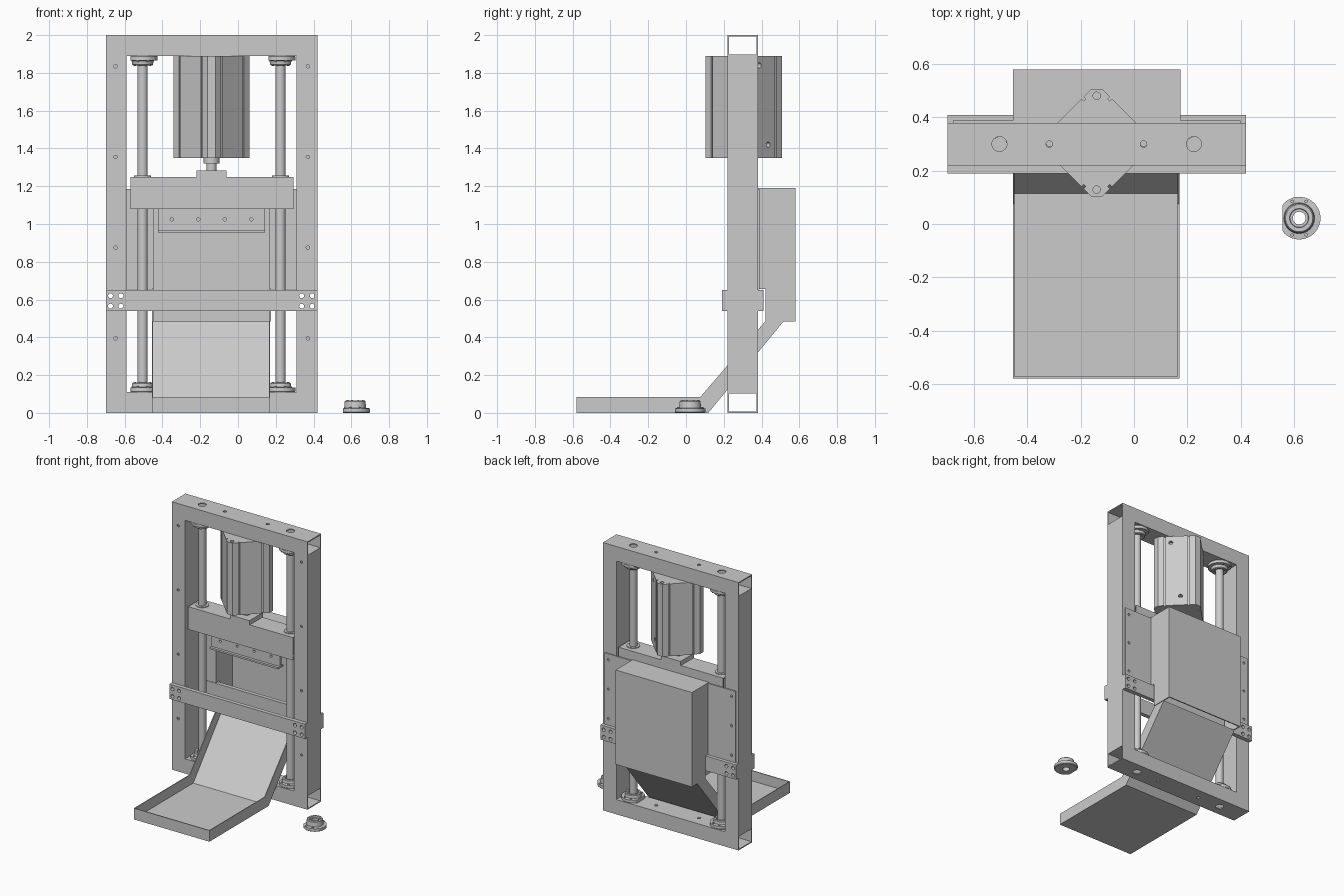
import bpy, bmesh
from math import cos, sin, pi, radians
from mathutils import Vector, Matrix

if "Cube" in bpy.data.objects:
    bpy.data.objects.remove(bpy.data.objects["Cube"])

XC, YC = -0.14, 0.30          # machine centre line
X0, X1 = -0.70, 0.42          # frame width
Y0, Y1 = 0.22, 0.38           # frame depth
ROD_X = (-0.505, 0.225)


def finish(name, bm, smooth=False):
    bmesh.ops.recalc_face_normals(bm, faces=bm.faces)
    me = bpy.data.meshes.new(name)
    bm.to_mesh(me)
    bm.free()
    ob = bpy.data.objects.new(name, me)
    bpy.context.collection.objects.link(ob)
    if smooth:
        activate(ob)
        bpy.ops.object.shade_smooth_by_angle(angle=radians(35))
    return ob


def activate(ob):
    bpy.ops.object.select_all(action='DESELECT')
    ob.select_set(True)
    bpy.context.view_layer.objects.active = ob


def place(axis, a, b, d):
    """Profile point (a, b) at depth d along an axis."""
    return {'x': (d, a, b), 'y': (a, d, b), 'z': (a, b, d)}[axis]


def prism(name, axis, pts, d0, d1):
    bm = bmesh.new()
    face = bm.faces.new([bm.verts.new(place(axis, a, b, d0)) for a, b in pts])
    ext = bmesh.ops.extrude_face_region(bm, geom=[face])['geom']
    bmesh.ops.translate(bm, vec=place(axis, 0, 0, d1 - d0),
                        verts=[g for g in ext if isinstance(g, bmesh.types.BMVert)])
    return finish(name, bm)


def box(name, x0, x1, y0, y1, z0, z1):
    return prism(name, 'z', [(x0, y0), (x1, y0), (x1, y1), (x0, y1)], z0, z1)


def tube(name, axis, a0, a1, b0, b1, d0, d1, t=0.008):
    """Open-ended rectangular tube."""
    bm = bmesh.new()
    rings = []
    for d, i in ((d0, 0), (d1, 0), (d1, t), (d0, t)):
        pts = [(a0+i, b0+i), (a1-i, b0+i), (a1-i, b1-i), (a0+i, b1-i)]
        rings.append([bm.verts.new(place(axis, a, b, d)) for a, b in pts])
    for k in range(4):
        r, s = rings[k], rings[(k+1) % 4]
        for j in range(4):
            bm.faces.new((r[j], r[(j+1) % 4], s[(j+1) % 4], s[j]))
    return finish(name, bm)


def add_cyl(bm, p, q, r, seg=24):
    p, q = Vector(p), Vector(q)
    rot = (q-p).to_track_quat('Z', 'Y').to_matrix().to_4x4()
    bmesh.ops.create_cone(bm, cap_ends=True, segments=seg, radius1=r, radius2=r,
                          depth=(q-p).length, matrix=Matrix.Translation((p+q)/2) @ rot)


def cyl(name, p, q, r, seg=32):
    bm = bmesh.new()
    add_cyl(bm, p, q, r, seg)
    return finish(name, bm, True)


def drill(ob, holes):
    """Cut round holes, each (start, end, radius)."""
    bm = bmesh.new()
    for p, q, r in holes:
        add_cyl(bm, p, q, r)
    cutter = finish('drill', bm)
    cutter.hide_render = True
    m = ob.modifiers.new('holes', 'BOOLEAN')
    m.operation, m.solver, m.object = 'DIFFERENCE', 'EXACT', cutter
    activate(ob)
    bpy.ops.object.modifier_apply(modifier=m.name)
    bpy.data.objects.remove(cutter)


def flange(name, x, y, z, up=1, bore=0.024, h=0.065):
    """Lathed flange bearing with one flat side and a ring of bolts."""
    prof = [(bore, 0), (.076, 0), (.08, .004), (.08, .024), (.058, .026),
            (.055, h-.004), (.051, h), (.036, h), (.034, h-.01), (bore, h-.01)]
    bm, n = bmesh.new(), 40
    rings = [[bm.verts.new((max(r*cos(2*pi*k/n), -.063), r*sin(2*pi*k/n), zz))
              for r, zz in prof] for k in range(n)]
    for k in range(n):
        a, b = rings[k], rings[(k+1) % n]
        for j in range(len(prof)):
            i = (j+1) % len(prof)
            bm.faces.new((a[j], b[j], b[i], a[i]))
    for k in range(8):
        c, s = cos(pi*(k+.5)/4), sin(pi*(k+.5)/4)
        add_cyl(bm, (.044*c, .044*s, h-.006), (.044*c, .044*s, h+.003), .005, 8)
        if abs(c) < .9:
            add_cyl(bm, (.068*c, .068*s, .02), (.068*c, .068*s, .032), .007, 6)
    for v in bm.verts:
        v.co = Vector((x + v.co.x, y + v.co.y, z + up*v.co.z))
    return finish(name, bm, True)


# Top and bottom beams with rod and bolt holes
for name, z in (('bottom_beam', 0), ('top_beam', 1.89)):
    beam = tube(name, 'x', Y0, Y1, z, z+.11, X0, X1)
    drill(beam, [((x, YC, z-.02), (x, YC, z+.13), r)
                 for x, r in ((ROD_X[0], .028), (ROD_X[1], .028), (-.318, .012), (.036, .012))])

# Uprights: small front holes plus through bolt holes for the cross bars
bolts = [[(-.675, z) for z in (.565, .62)] + [(-.62, z) for z in (.565, .62)],
         [(.337, z) for z in (.565, .62)] + [(.393, z) for z in (.565, .62)]]
through = [[((x, .1, z), (x, .5, z), .013) for x, z in side] for side in bolts]
for i, (name, x) in enumerate((('left_upright', X0), ('right_upright', X1-.11))):
    post = tube(name, 'z', x, x+.11, Y0, Y1, .11, 1.89)
    hx = (-.648, .37)[i]
    drill(post, through[i] + [((hx, .15, z), (hx, .25, z), .009)
                              for z in (.395, .875, 1.355, 1.835)])

# Front and back cross bars
for name, y in (('front_cross_bar', .19), ('back_cross_bar', Y1)):
    drill(box(name, X0, X1, y, y+.03, .54, .65), through[0] + through[1])

# Guide rods and flange bearings
for side, x in zip(('left', 'right'), ROD_X):
    cyl(side + '_guide_rod', (x, YC, .11), (x, YC, 1.89), .027)
    flange(side + '_lower_bearing', x, YC, .11, 1, .027, .05)
    flange(side + '_upper_bearing', x, YC, 1.89, -1, .027, .05)
    cyl(side + '_slide_collar', (x, YC, 1.25), (x, YC, 1.256), .045)
flange('spare_flange', .62, .022, 0)

# Pneumatic cylinder: chamfered diamond with slots in each face
A, B = Vector((.202, .021)), Vector((.021, .202))
N = Vector((-.7071, -.7071))
quarter = [A]
for t in (.18, .82):
    p, q = A.lerp(B, t-.02), A.lerp(B, t+.02)
    quarter += [p, p + N*.012, q + N*.012, q]
quarter.append(B)
outline = []
for k in range(4):
    R = Matrix.Rotation(k*pi/2, 2)
    outline += [tuple(R @ p + Vector((XC, YC+.005))) for p in quarter]
body = prism('press_cylinder', 'z', outline, 1.35, 1.89)
yc = YC + .005
ports = [((XC+a-.02, yc+b-.02, z), (XC+a+.05, yc+b+.05, z), .014)
         for a, b, z in ((.093, .13, 1.42), (.14, .083, 1.84))]
ties = [((XC+.176*cos(k*pi/2), yc+.176*sin(k*pi/2), 1.85),
         (XC+.176*cos(k*pi/2), yc+.176*sin(k*pi/2), 1.95), .014) for k in range(4)]
drill(body, ports + ties)

# Piston rod and its foot
cyl('rod_gland', (XC, YC, 1.32), (XC, YC, 1.35), .042)
cyl('piston_rod', (XC, YC, 1.28), (XC, YC, 1.33), .027)
box('piston_foot', XC-.08, XC+.08, YC-.08, YC+.08, 1.25, 1.283)

# Sliding press beam and the angled blade holder below it
tube('press_beam', 'x', Y0+.005, Y1-.005, 1.08, 1.25, -.57, .295)
blade = prism('press_blade', 'x', [(.29, 1.08), (.29, .968), (.27, .968), (.27, .955),
                                   (.33, .955), (.33, .968), (.31, .968), (.31, 1.08)], -.423, .143)
drill(blade, [((x, .2, 1.025), (x, .4, 1.025), .009) for x in (-.35, -.21, -.07, .07)])

# Rear housing: back, top, notched sides and mounting wings
HX0, HX1, T = -.455, .175, .008
box('housing_back', HX0, HX1, .58-T, .58, .485, 1.19)
box('housing_top', HX0+T, HX1-T, Y1, .58-T, 1.19-T, 1.19)
side_shape = [(Y1, 1.19), (.58-T, 1.19), (.58-T, .485), (.42, .485), (.42, .655), (Y1, .655)]
for name, a, b, w0, w1, hx in (('left', HX0, HX0+T, -.68, HX0, -.648),
                               ('right', HX1-T, HX1, HX1, .40, .37)):
    prism(name + '_housing_side', 'x', side_shape, a, b)
    wing = box(name + '_housing_wing', w0, w1, Y1, Y1+T, .652, 1.185)
    drill(wing, [((hx, .36, z), (hx, .42, z), .009) for z in (.7, .92, 1.14)])

# Discharge chute and tray
prism('chute_floor', 'x', [(-.58, 0), (.118, 0), (.517, .485), (.506, .485),
                           (.114, .007), (-.58, .007)], HX0, HX1-.005)
wall = [(-.58, 0), (.118, 0), (.517, .485), (.42, .485), (.075, .083), (-.58, .083)]
prism('chute_left_wall', 'x', wall, HX0, HX0+.006)
prism('chute_right_wall', 'x', wall, HX1-.011, HX1-.005)
box('tray_front_wall', HX0, HX1-.005, -.58, -.573, 0, .083)
